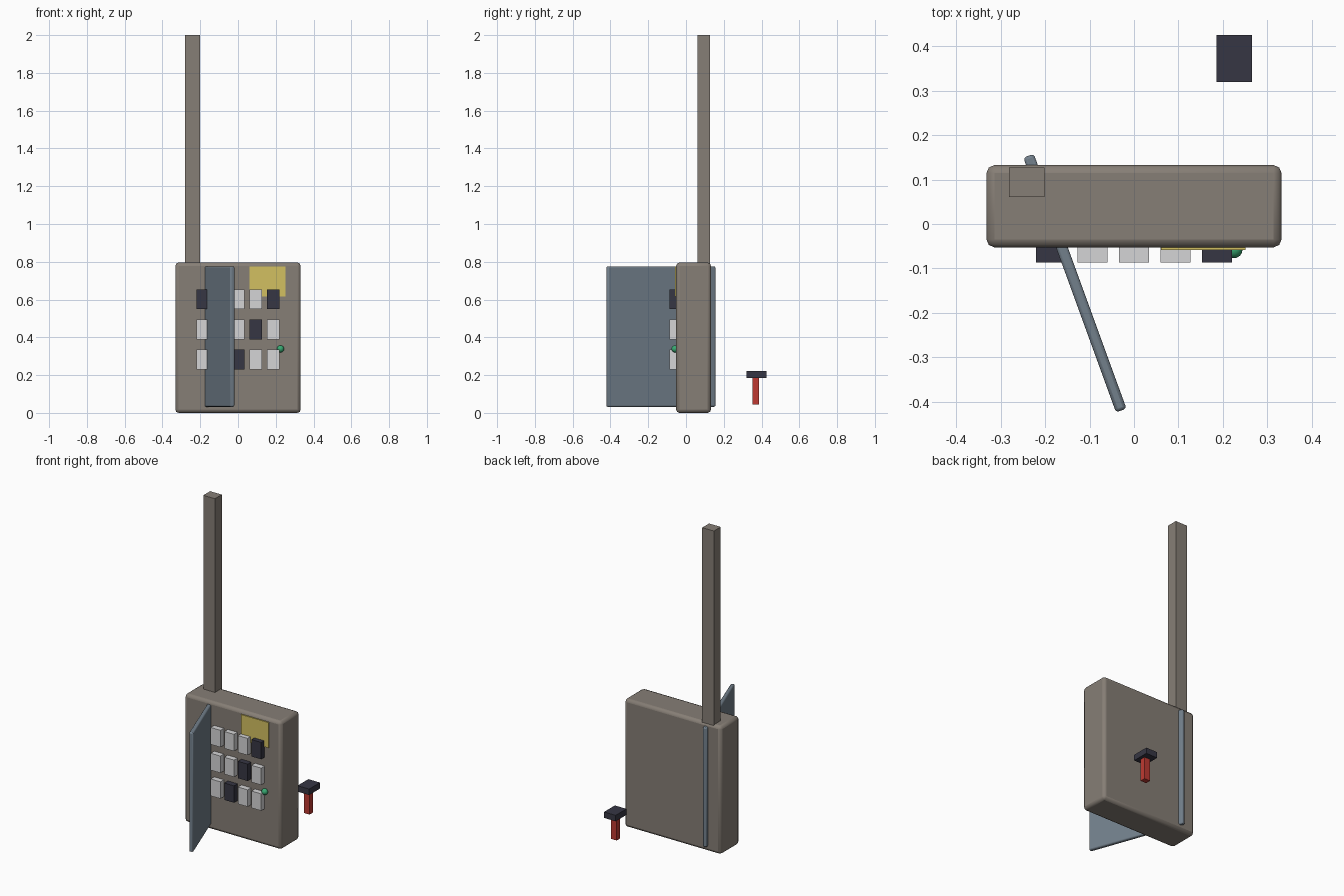
import bpy
from math import radians

default = bpy.data.objects.get("Cube")
if default:
    bpy.data.objects.remove(default, do_unlink=True)


def material(name, rgb):
    mat = bpy.data.materials.new(name)
    mat.use_nodes = True
    color = (*rgb, 1)
    mat.diffuse_color = color
    bsdf = mat.node_tree.nodes["Principled BSDF"]
    bsdf.inputs["Base Color"].default_value = color
    bsdf.inputs["Roughness"].default_value = 0.7
    return mat


taupe = material("taupe_paint", (0.24, 0.21, 0.18))
steel = material("blue_grey_steel", (0.17, 0.215, 0.26))
light = material("light_grey", (0.66, 0.66, 0.67))
dark = material("dark_slate", (0.037, 0.037, 0.057))
yellow = material("yellow_paper", (0.65, 0.53, 0.12))
green = material("green_lamp", (0.04, 0.40, 0.17))
red = material("red_plastic", (0.52, 0.042, 0.032))


def box(name, center, size, mat, bevel=0, turn=0):
    bpy.ops.mesh.primitive_cube_add(size=1, location=center, rotation=(0, 0, radians(turn)))
    obj = bpy.context.object
    obj.name = name
    obj.scale = size
    bpy.ops.object.transform_apply(location=False, rotation=False, scale=True)
    obj.data.materials.append(mat)
    if bevel:
        mod = obj.modifiers.new("soft_edges", "BEVEL")
        mod.width = bevel
        mod.segments = 2
        bpy.ops.object.shade_smooth_by_angle(angle=radians(30))
    return obj


# Cabinet, conduit and open door
box("cabinet", (0, 0.04, 0.398), (0.664, 0.185, 0.796), taupe, 0.018)
box("conduit", (-0.241, 0.094, 1.39), (0.08, 0.067, 1.22), taupe)
box("door", (-0.133, -0.133, 0.404), (0.025, 0.61, 0.743), steel, 0.007, turn=20)

# Breaker switches, a few of them dark
dark_switches = {(0, 0), (0, 4), (1, 3), (2, 2)}
for row in range(3):
    for col in range(5):
        mat = dark if (row, col) in dark_switches else light
        box(f"switch_{row + 1}_{col + 1}",
            ((col - 2) * 0.0935, -0.067, 0.602 - row * 0.16),
            (0.067, 0.04, 0.105), mat)

# Paper notice and indicator lamp
box("notice", (0.156, -0.055, 0.696), (0.19, 0.008, 0.158), yellow)
bpy.ops.mesh.primitive_uv_sphere_add(segments=16, ring_count=10, radius=0.019,
                                     location=(0.225, -0.058, 0.339))
lamp = bpy.context.object
lamp.name = "indicator_lamp"
lamp.data.materials.append(green)
bpy.ops.object.shade_smooth()

# Detached handle behind the cabinet
box("handle_head", (0.226, 0.372, 0.203), (0.08, 0.106, 0.037), dark)
box("handle_shaft", (0.226, 0.369, 0.117), (0.04, 0.034, 0.144), red)
